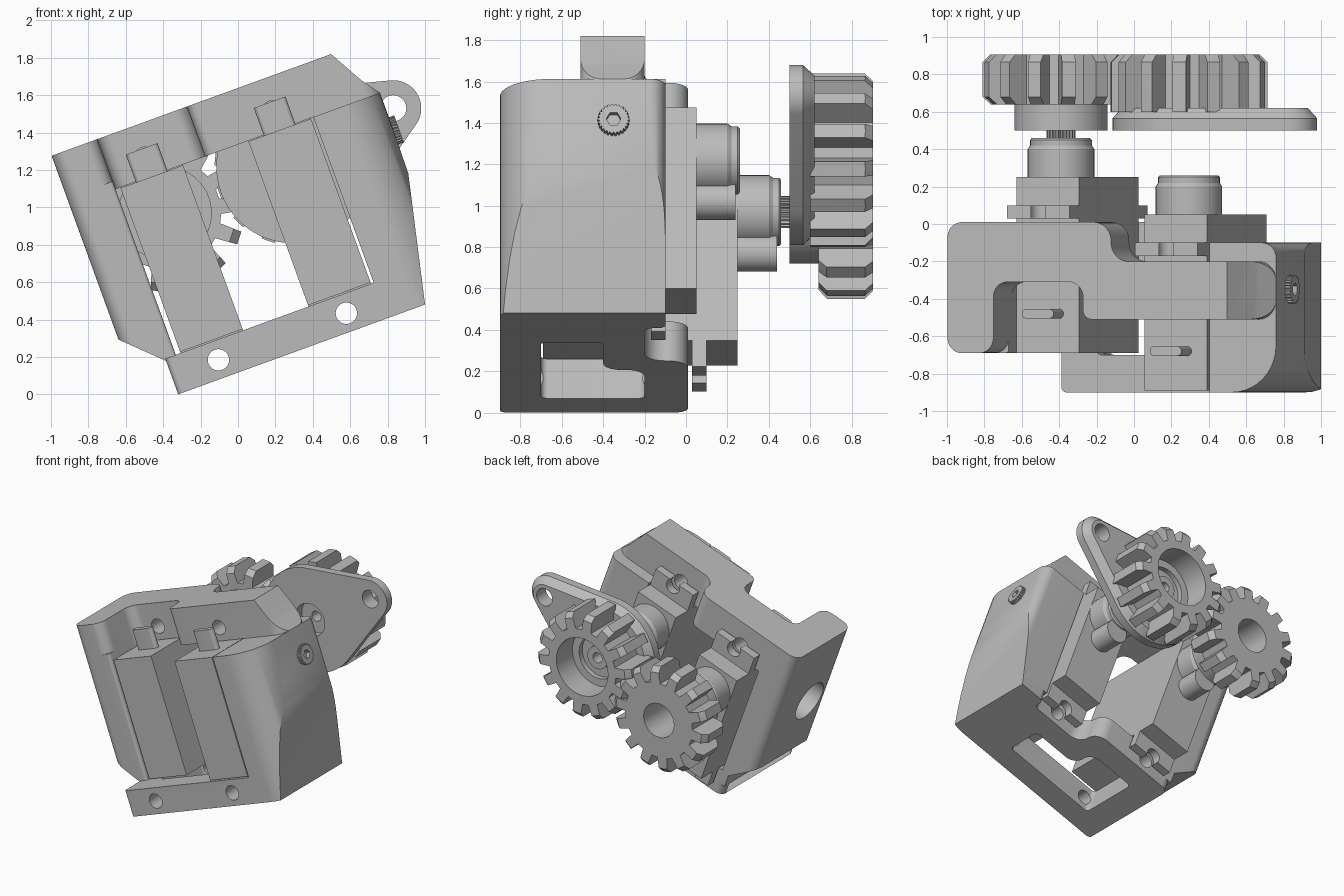
import bpy, bmesh
from math import sin, cos, pi, radians
from mathutils import Vector, Matrix

cube = bpy.data.objects.get("Cube")
if cube:
    bpy.data.objects.remove(cube)

grey = bpy.data.materials.new("plain grey")
grey.use_nodes = True
grey.diffuse_color = (0.5, 0.5, 0.5, 1)
grey.node_tree.nodes["Principled BSDF"].inputs["Base Color"].default_value = (0.5, 0.5, 0.5, 1)
parts = []


# Shape helpers: u runs across, y back, v up, before the final tilt
def finish(name, bm):
    bmesh.ops.recalc_face_normals(bm, faces=bm.faces)
    me = bpy.data.meshes.new(name)
    bm.to_mesh(me)
    bm.free()
    me.materials.append(grey)
    ob = bpy.data.objects.new(name, me)
    bpy.context.scene.collection.objects.link(ob)
    return ob


def rounded(corners, steps=10):
    """Outline from (a, b, radius) corners."""
    out = []
    for i, (a, b, r) in enumerate(corners):
        p = Vector((a, b))
        if r == 0:
            out.append(p)
            continue
        d1 = (Vector(corners[i - 1][:2]) - p).normalized()
        d2 = (Vector(corners[(i + 1) % len(corners)][:2]) - p).normalized()
        half = d1.angle(d2) / 2
        centre = p + (d1 + d2).normalized() * r / sin(half)
        start = p + d1 * r / (sin(half) / cos(half)) - centre
        end = p + d2 * r / (sin(half) / cos(half)) - centre
        turn = start.angle_signed(end)
        for k in range(steps + 1):
            t = -turn * k / steps
            out.append(centre + Vector((start.x * cos(t) - start.y * sin(t),
                                        start.x * sin(t) + start.y * cos(t))))
    return out


def prism(name, outline, h0, h1, plane="uy"):
    place = {"uy": lambda a, b, h: (a, b, h), "uv": lambda a, b, h: (a, h, b),
             "yv": lambda a, b, h: (h, a, b)}[plane]
    bm = bmesh.new()
    low, high = ([bm.verts.new(place(a, b, h)) for a, b in outline] for h in (h0, h1))
    bm.faces.new(low)
    bm.faces.new(high)
    for i in range(len(low)):
        bm.faces.new((low[i - 1], low[i], high[i], high[i - 1]))
    return finish(name, bm)


def box(name, u0, u1, y0, y1, v0, v1):
    return prism(name, [(u0, y0), (u1, y0), (u1, y1), (u0, y1)], v0, v1)


def ring(a, b, r, n=48):
    return [(a + r * cos(2 * pi * i / n), b + r * sin(2 * pi * i / n)) for i in range(n)]


def lathe(name, u, v, profile, n=48):
    """Turned part about a y axis from (radius, y); starts and ends on the axis."""
    bm = bmesh.new()
    rows = [[bm.verts.new((a, y, b)) for a, b in ring(u, v, r, n)] for r, y in profile[1:-1]]
    for p, q in zip(rows, rows[1:]):
        for i in range(n):
            bm.faces.new((p[i - 1], p[i], q[i], q[i - 1]))
    bm.faces.new(rows[0])
    bm.faces.new(rows[-1])
    return finish(name, bm)


def rod(name, u, v, r, y0, y1):
    return lathe(name, u, v, [(0, y0), (r, y0), (r, y1), (0, y1)])


def combine(ob, tool, op="DIFFERENCE"):
    m = ob.modifiers.new("combine", "BOOLEAN")
    m.operation, m.solver, m.object = op, "EXACT", tool
    bpy.context.view_layer.objects.active = ob
    bpy.ops.object.modifier_apply(modifier=m.name)
    bpy.data.objects.remove(tool)
    return ob


def toothed(a, b, root, tip, n, phase, wide, narrow):
    pts = []
    for i in range(n):
        mid = phase + 2 * pi * i / n
        for r, d in ((root, -wide), (tip, -narrow), (tip, narrow), (root, wide)):
            pts.append((a + r * cos(mid + d), b + r * sin(mid + d)))
    return pts


# Servo positions: centre across and depth offset
servos = {"left": (-0.035, 0.0), "right": (0.693, -0.2)}
SHAFT = 1.045
HOLES = (0.21, 1.36)

# Frame: top bar with hook, two side walls, bottom bar
frame = prism("frame", rounded([
    (-.5, -.69, .08), (-.24, -.69, .08), (-.24, -.31, .08), (.27, -.31, .08), (.27, -.51, .05),
    (1.265, -.51, .1), (1.265, -.2, .1), (.43, -.2, .1), (.43, .01, .1), (-.5, .01, .08)]), 1.256, 1.54)
left_wall = prism("left_wall", rounded([
    (-.5, -.69, .08), (-.24, -.69, .02), (-.24, .01, 0), (-.5, .01, .08)]), .2, 1.3)
right_wall = prism("right_wall", rounded([
    (.886, -.9, 0), (1.265, -.9, .25), (1.265, -.1, .08), (.886, -.1, 0)]), .2, 1.256)
bottom_bar = prism("bottom_bar", rounded([
    (-.3, -.9, .03), (1.265, -.9, .25), (1.265, -.1, .08), (.89, -.1, .04), (.89, -.2, .04),
    (.43, -.2, .1), (.43, .01, .1), (-.3, .01, .06)]), .11, .313)
for piece in (left_wall, right_wall, bottom_bar):
    combine(frame, piece, "UNION")

# Trim to the side-on outline, then cut window and holes
combine(frame, prism("outline", [
    (-.51, 1.55), (-.51, .504), (-.3, .3), (-.3, .1), (1.102, .1), (1.26, .8),
    (1.267, 1.253), (1.19, 1.36), (1.09, 1.54), (1.085, 1.55)], -1.2, .3, "uv"), "INTERSECT")
combine(frame, prism("window", rounded([
    (-.1, -.7, .03), (.69, -.7, .03), (.69, -.4, .04), (.3, -.4, .09), (.3, -.2, .09),
    (-.1, -.2, .03)]), 0, .5))
for u, dy in servos.values():
    for v in HOLES:
        combine(frame, rod("bolt_hole", u, v, .057, -1.1, .2))
combine(frame, prism("side_hole", ring(-.44, .95, .16), -.7, -.2, "yv"))
parts.append(frame)

# Servos with slotted flanges, gearbox bosses and cable tabs
for side, (u, dy) in servos.items():
    parts.append(box(side + "_servo_case", u - .178, u + .178, dy - .69, dy + .25, .32, 1.252))
    flange = box(side + "_servo_flange", u - .178, u + .178, dy + .03, dy + .1, .185, 1.4)
    for v, out in zip(HOLES, (.1, 1.5)):
        combine(flange, rod("slot_end", u, v, .058, dy - .1, dy + .2))
        combine(flange, box("slot", u - .035, u + .035, dy - .1, dy + .2, min(v, out), max(v, out)))
    parts.append(flange)
    parts.append(lathe(side + "_servo_boss", u, SHAFT, [
        (0, dy + .2), (.178, dy + .2), (.178, dy + .4), (.165, dy + .42), (.165, dy + .45),
        (.155, dy + .46), (0, dy + .46)]))
    parts.append(rod(side + "_servo_small_boss", u, .835, .092, dy + .2, dy + .44))
    parts.append(prism(side + "_cable_tab", rounded([
        (u - .09, dy - .505, .024), (u + .09, dy - .505, .024),
        (u + .09, dy - .455, .024), (u - .09, dy - .455, .024)]), 1.24, 1.41))

ua, ub = servos["left"][0], servos["right"][0]
parts.append(prism("output_spline", toothed(ua, SHAFT, .066, .078, 21, 0, .1, .05), .44, .53, "uv"))


# Gears with chamfered teeth
def gear(name, u, phase, y0, front_chamfer):
    g = prism(name, toothed(u, SHAFT, .3, .42, 14, phase, .14, .085), y0, .905, "uv")
    blank = lathe("blank", u, SHAFT, [(0, y0 - .001), (.42 - front_chamfer, y0 - .001), (.425, y0 + .045),
                                      (.425, .86), (.38, .906), (0, .906)], 96)
    return combine(g, blank, "INTERSECT")


drive_gear = gear("drive_gear", ua, pi / 14, .64, .045)
combine(drive_gear, rod("hub", ua, SHAFT, .25, .5, .66), "UNION")
combine(drive_gear, rod("bore", ua, SHAFT, .135, .57, 1))
parts.append(drive_gear)

arm_gear = gear("arm_gear", ub, 0, .6, 0)
bm = bmesh.new()
for y, inset in ((.5, 0), (.565, 0), (.62, .05)):
    for u, v, r in ((ub, SHAFT, .41), (1.303, 1.154, .15)):
        for a, b in ring(u, v, r - inset, 64):
            bm.verts.new((a, y, b))
hull = bmesh.ops.convex_hull(bm, input=bm.verts)
bmesh.ops.delete(bm, geom=[e for e in bm.verts if not e.link_faces], context="VERTS")
bmesh.ops.dissolve_limit(bm, angle_limit=radians(1), verts=bm.verts, edges=bm.edges)
combine(arm_gear, finish("arm", bm), "UNION")
combine(arm_gear, lathe("cup", ub, SHAFT, [(0, .66), (.17, .66), (.17, .7), (.23, .7), (.23, 1), (0, 1)]))
combine(arm_gear, rod("cup_boss", ub, SHAFT, .09, .63, .71), "UNION")
combine(arm_gear, rod("front_recess", ub, SHAFT, .13, .4, .58))
combine(arm_gear, rod("centre_hole", ub, SHAFT, .04, .4, 1))
combine(arm_gear, rod("arm_hole", 1.303, 1.154, .07, .4, 1))
parts.append(arm_gear)

# Knurled side screw with hex socket
screw = prism("side_screw", toothed(-.35, 1.04, .069, .077, 26, 0, .09, .05), 1.15, 1.295, "yv")
combine(screw, prism("socket", ring(-.35, 1.04, .036, 6), 1.26, 1.4, "yv"))
parts.append(screw)

# Tilt everything and smooth the curved faces
tilt = Matrix.Rotation(radians(-20), 4, "Y")
bpy.ops.object.select_all(action="DESELECT")
for ob in parts:
    ob.data.transform(tilt)
    ob.select_set(True)
bpy.context.view_layer.objects.active = frame
bpy.ops.object.shade_smooth_by_angle(angle=radians(30))
